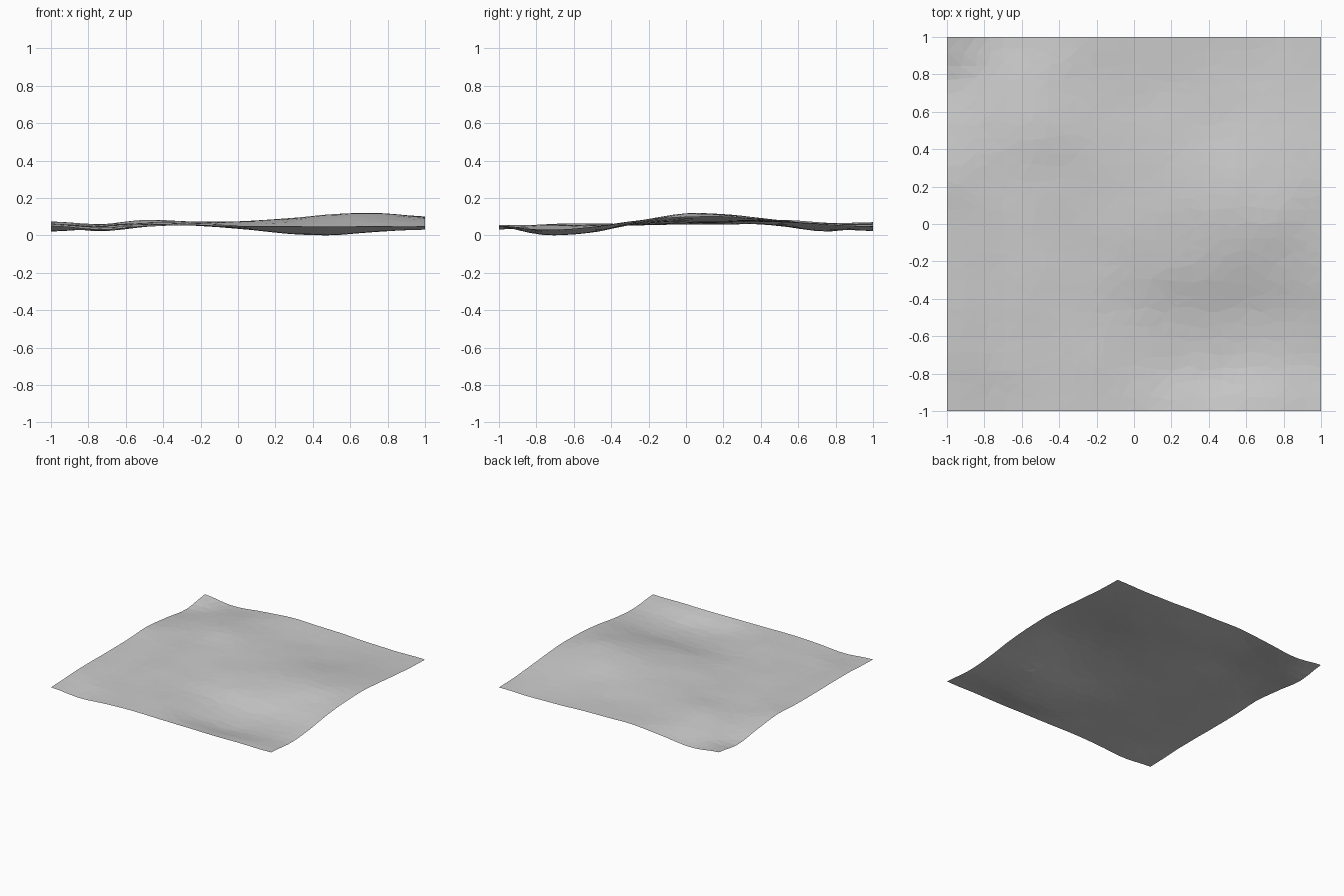
import bpy, bmesh, random
from mathutils import Vector, noise

if "Cube" in bpy.data.objects:
    bpy.data.objects.remove(bpy.data.objects["Cube"])

random.seed(4)
N = 26  # cells per side

# Control heights in thousandths: rows from front to back, columns from left to right
CONTROL = [
    [50, 32, 48, 55, 52, 50, 47, 50, 50],
    [60, 45, 52, 58, 40, 12, 4, 22, 32],
    [65, 50, 58, 55, 36, 20, 16, 32, 48],
    [62, 55, 62, 58, 60, 65, 72, 80, 82],
    [64, 60, 66, 66, 76, 86, 111, 117, 99],
    [74, 60, 70, 70, 76, 88, 108, 109, 99],
    [50, 58, 83, 74, 72, 74, 78, 82, 80],
    [22, 40, 67, 66, 62, 60, 58, 58, 58],
    [50, 24, 45, 70, 68, 60, 52, 47, 50],
]


def spline(values, t):
    """Catmull-Rom value along a list, t from 0 to 1."""
    last = len(values) - 1
    s = t * last
    i = min(int(s), last - 1)
    f = s - i
    a, b, c, d = (values[min(max(i + k, 0), last)] for k in (-1, 0, 1, 2))
    return b + 0.5 * f * (c - a + f * (2 * a - 5 * b + 4 * c - d + f * (3 * (b - c) + d - a)))


def height(x, y):
    u, v = (x + 1) / 2, (y + 1) / 2
    z = spline([spline(row, u) for row in CONTROL], v) / 1000
    return z + 0.003 * noise.noise(Vector((x * 5, y * 5, 1.7)))


# Ground sheet: a grid with straight borders and a slightly uneven interior
bm = bmesh.new()
bmesh.ops.create_grid(bm, x_segments=N, y_segments=N, size=1)
step = 2 / N
for v in bm.verts:
    if not v.is_boundary:
        v.co.x += random.uniform(-0.25, 0.25) * step
        v.co.y += random.uniform(-0.25, 0.25) * step
for v in bm.verts:
    v.co.z = height(v.co.x, v.co.y)
low = min(v.co.z for v in bm.verts)
for v in bm.verts:
    v.co.z -= low
bmesh.ops.triangulate(bm, faces=bm.faces[:], quad_method='SHORT_EDGE')

mesh = bpy.data.meshes.new("ground_sheet")
bm.to_mesh(mesh)
bm.free()
ground = bpy.data.objects.new("ground_sheet", mesh)
bpy.context.collection.objects.link(ground)

grey = bpy.data.materials.new("light_grey")
grey.diffuse_color = (0.6, 0.6, 0.6, 1)
grey.use_nodes = True
grey.node_tree.nodes["Principled BSDF"].inputs["Base Color"].default_value = grey.diffuse_color
mesh.materials.append(grey)
